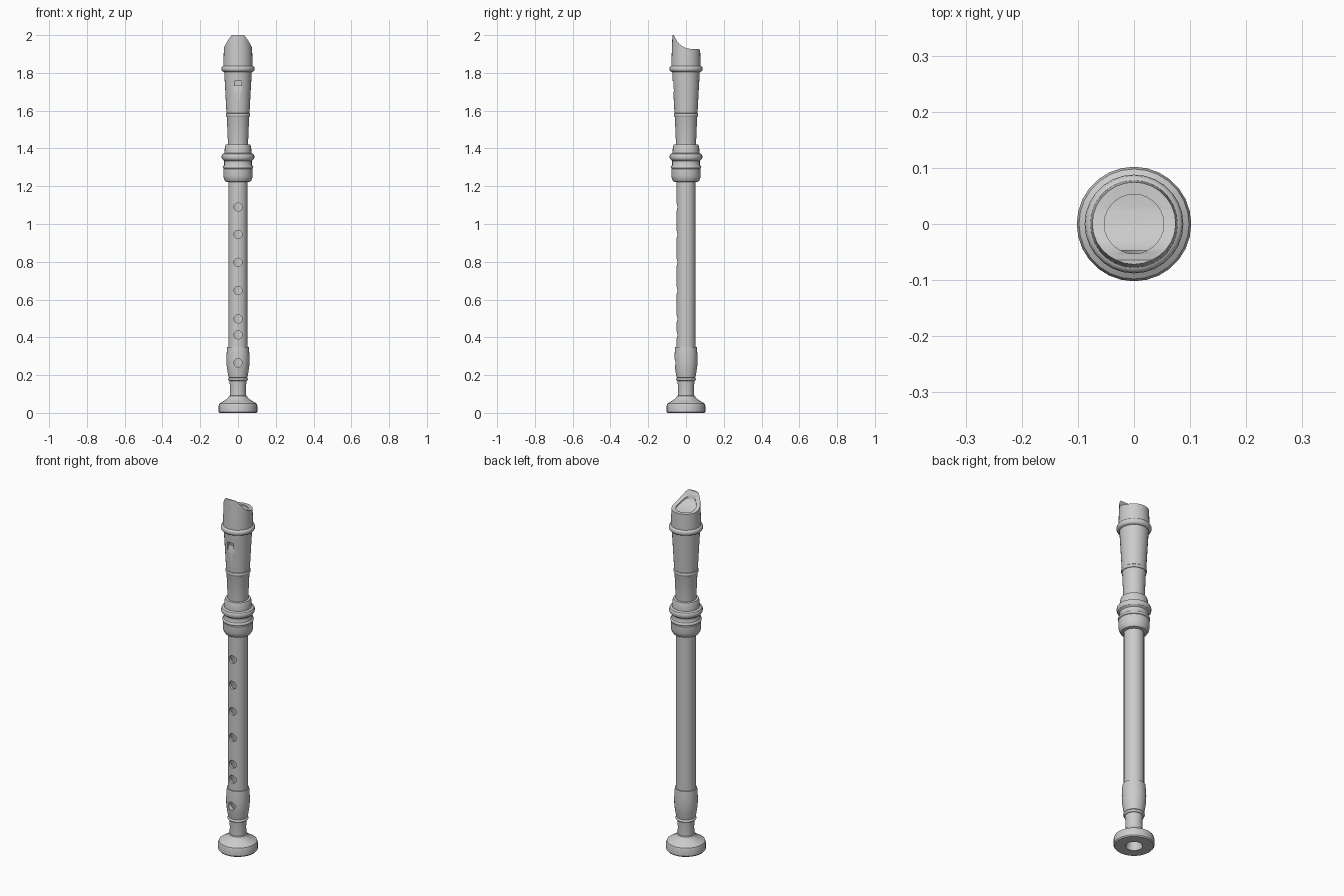
import bpy, bmesh, math
from mathutils import Matrix

if "Cube" in bpy.data.objects:
    bpy.data.objects.remove(bpy.data.objects["Cube"])

SIDES = 28


def make_object(name, bm):
    bmesh.ops.recalc_face_normals(bm, faces=bm.faces[:])
    mesh = bpy.data.meshes.new(name)
    bm.to_mesh(mesh)
    bm.free()
    obj = bpy.data.objects.new(name, mesh)
    bpy.context.collection.objects.link(obj)
    return obj


def lathe(name, outer, inner):
    # closed (radius, z) loop turned around z: outside upwards, bore downwards
    bm = bmesh.new()
    rings = []
    for r, z in outer + inner:
        rings.append([bm.verts.new((r * math.cos(a), r * math.sin(a), z))
                      for a in (2 * math.pi * i / SIDES for i in range(SIDES))])
    for k in range(len(rings)):
        a, b = rings[k], rings[(k + 1) % len(rings)]
        for i in range(SIDES):
            j = (i + 1) % SIDES
            bm.faces.new((a[i], a[j], b[j], b[i]))
    return make_object(name, bm)


def prism(name, yz, half):
    # side profile extruded across x
    bm = bmesh.new()
    left = [bm.verts.new((-half, y, z)) for y, z in yz]
    right = [bm.verts.new((half, y, z)) for y, z in yz]
    bm.faces.new(left)
    bm.faces.new(right[::-1])
    for i in range(len(yz)):
        j = (i + 1) % len(yz)
        bm.faces.new((left[i], right[i], right[j], left[j]))
    return make_object(name, bm)


def drills(name, heights, radius):
    bm = bmesh.new()
    for z in heights:
        m = Matrix.Translation((0, -0.06, z)) @ Matrix.Rotation(math.pi / 2, 4, 'X')
        bmesh.ops.create_cone(bm, cap_ends=True, segments=20, radius1=radius,
                              radius2=radius, depth=0.08, matrix=m)
    return make_object(name, bm)


def cut(obj, cutter):
    cutter.hide_render = True
    mod = obj.modifiers.new("cut", 'BOOLEAN')
    mod.operation = 'DIFFERENCE'
    mod.solver = 'EXACT'
    mod.object = cutter
    bpy.context.view_layer.objects.active = obj
    bpy.ops.object.modifier_apply(modifier=mod.name)
    bpy.data.objects.remove(cutter)


def bead(z, r, h, bulge):
    # half-round ring of height h around z, from radius r out to r + bulge
    return [(r + bulge * math.sin(math.pi * i / 6), z - h / 2 * math.cos(math.pi * i / 6))
            for i in range(7)]


def beak_cutter(drop):
    curve = [(-0.064, 2.0), (-0.055, 1.981), (-0.045, 1.965), (-0.034, 1.952),
             (-0.018, 1.94), (0.0, 1.932), (0.025, 1.926), (0.12, 1.924)]
    pts = [(-0.068, 2.06)] + curve + [(0.12, 2.06)]
    return prism("beak_cutter", [(y, z - drop) for y, z in pts], 0.12)


# Foot joint: flared bell, neck, bead and barrel
foot = lathe("foot_joint",
             [(0.097, 0.0), (0.102, 0.006), (0.102, 0.038), (0.098, 0.05), (0.085, 0.058),
              (0.068, 0.067), (0.055, 0.078), (0.05, 0.085), (0.048, 0.09),
              (0.043, 0.092), (0.042, 0.13), (0.045, 0.17)]
             + bead(0.178, 0.047, 0.014, 0.007)
             + [(0.05, 0.187), (0.055, 0.215), (0.06, 0.25), (0.061, 0.29), (0.059, 0.33),
                (0.057, 0.35)],
             [(0.037, 0.35), (0.037, 0.03), (0.043, 0.0)])
cut(foot, drills("foot_drill", [0.265], 0.022))

# Middle tube with six finger holes
body = lathe("middle_joint", [(0.051, 0.35), (0.051, 1.235)], [(0.037, 1.235), (0.037, 0.35)])
cut(body, drills("finger_drills", [1.09, 0.945, 0.797, 0.648, 0.498, 0.413], 0.022))

# Head joint: socket with rings, tapered barrel, beak
head = lathe("head_joint",
             [(0.056, 1.222), (0.066, 1.225), (0.074, 1.237), (0.078, 1.255), (0.078, 1.29)]
             + bead(1.302, 0.074, 0.016, 0.007)
             + [(0.073, 1.312), (0.073, 1.334)]
             + bead(1.356, 0.078, 0.034, 0.009)
             + [(0.071, 1.375), (0.07, 1.405), (0.065, 1.42), (0.053, 1.421), (0.059, 1.565)]
             + bead(1.577, 0.06, 0.018, 0.005)
             + [(0.061, 1.587), (0.067, 1.70), (0.073, 1.805)]
             + bead(1.822, 0.078, 0.03, 0.01)
             + [(0.078, 1.84), (0.0745, 1.93), (0.072, 2.0)],
             [(0.053, 2.0), (0.053, 1.70), (0.037, 1.60), (0.037, 1.222)])
cut(head, beak_cutter(0))
cut(head, prism("window_cutter", [(-0.11, 1.757), (-0.03, 1.757), (-0.03, 1.737),
                                  (-0.056, 1.737), (-0.068, 1.69), (-0.11, 1.69)], 0.019))

# Block inside the beak, flat at the front for the windway
block = lathe("windway_block", [(0.0005, 1.76), (0.053, 1.76)], [(0.053, 2.0), (0.0005, 2.0)])
cut(block, beak_cutter(0.008))
cut(block, prism("windway_cutter", [(-0.1, 1.7), (-0.047, 1.7), (-0.047, 2.1), (-0.1, 2.1)], 0.1))

# Smooth shading with sharp turned edges
for obj in (foot, body, head, block):
    bpy.ops.object.select_all(action='DESELECT')
    obj.select_set(True)
    bpy.context.view_layer.objects.active = obj
    bpy.ops.object.shade_smooth_by_angle(angle=math.radians(35))
